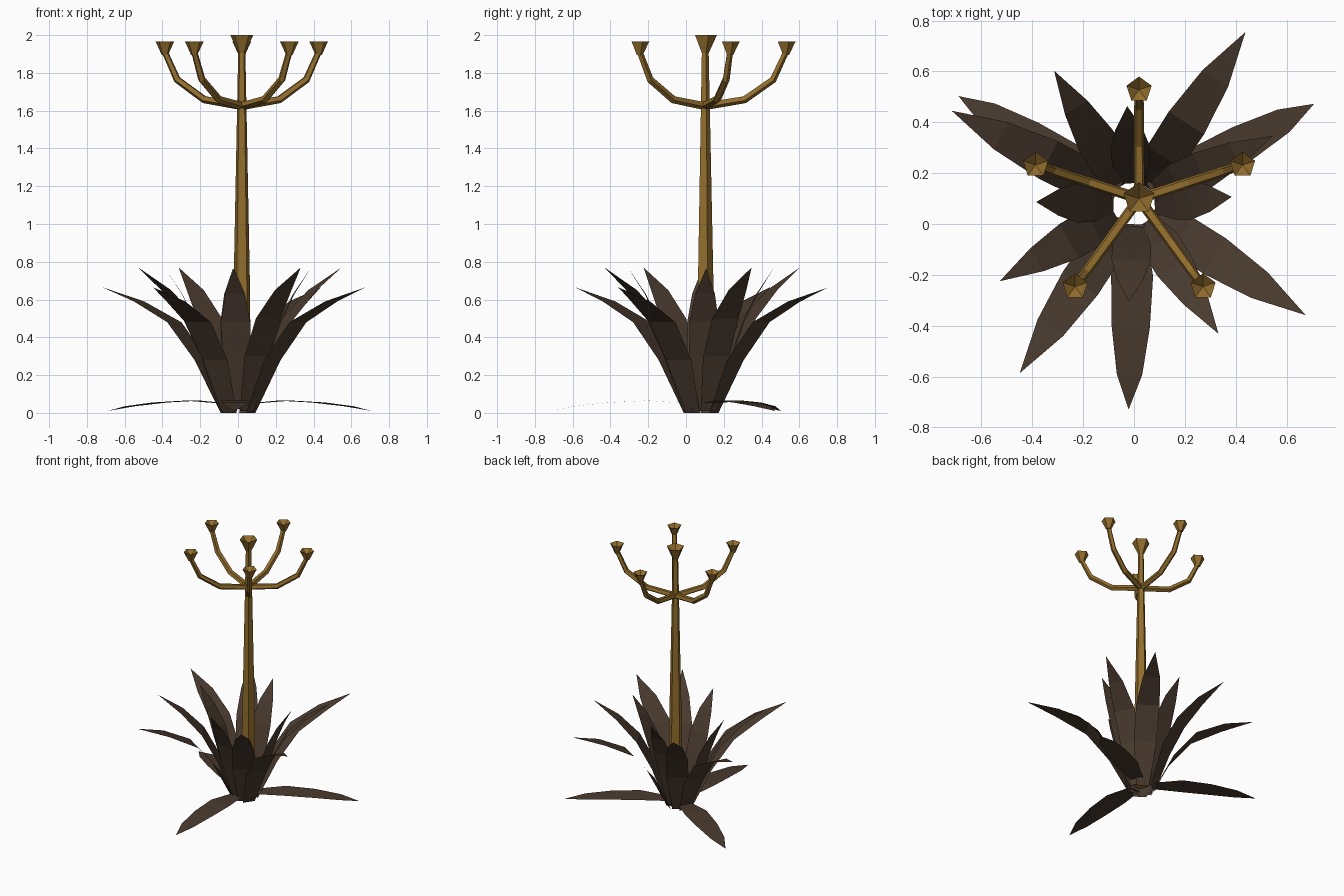
import bpy, bmesh, math
from mathutils import Vector

if "Cube" in bpy.data.objects:
    bpy.data.objects.remove(bpy.data.objects["Cube"])


def material(name, rgb):
    m = bpy.data.materials.new(name)
    m.diffuse_color = (*rgb, 1)
    m.use_nodes = True
    m.node_tree.nodes["Principled BSDF"].inputs["Base Color"].default_value = m.diffuse_color
    return m


LEAF = material("dark brown leaf", (0.068, 0.043, 0.028))
GOLD = material("golden stalk", (0.29, 0.155, 0.026))
UP = Vector((0, 0, 1))
CENTRE = Vector((0.0, 0.08, 0))      # middle of the leaf rosette
STALK = Vector((0.02, 0.10, 0))      # axis of the flower stalk


def make_object(name, bm, mat):
    mesh = bpy.data.meshes.new(name)
    bm.to_mesh(mesh)
    bm.free()
    mesh.materials.append(mat)
    ob = bpy.data.objects.new(name, mesh)
    bpy.context.collection.objects.link(ob)


def heading(deg):
    a = math.radians(deg)
    return Vector((math.cos(a), math.sin(a), 0))


def leaf(name, deg, reach, profile):
    """Flat tapering strip; profile rows are (distance fraction, height, width)."""
    d = heading(deg)
    side = UP.cross(d)
    bm = bmesh.new()
    prev = None
    for f, z, w in profile:
        p = CENTRE + d * (f * reach) + UP * z
        if w:
            row = [bm.verts.new(p - side * w / 2), bm.verts.new(p + side * w / 2)]
        else:
            row = [bm.verts.new(p)]
        if prev:
            bm.faces.new([prev[0]] + row + [prev[1]])
        prev = row
    bmesh.ops.recalc_face_normals(bm, faces=bm.faces)
    make_object(name, bm, LEAF)


def tube(name, deg, path, sides=5):
    """Faceted tube around the stalk axis; path rows are (distance, height, radius)."""
    d = heading(deg)
    side = UP.cross(d)
    pts = [STALK + d * r + UP * z for r, z, _ in path]
    bm = bmesh.new()
    rings = []
    for i, p in enumerate(pts):
        t = (pts[min(i + 1, len(pts) - 1)] - pts[max(i - 1, 0)]).normalized()
        n = side.cross(t)
        rings.append([bm.verts.new(p + (n * math.cos(a) + side * math.sin(a)) * path[i][2])
                      for a in (2 * math.pi * k / sides for k in range(sides))])
    for a, b in zip(rings, rings[1:]):
        for k in range(sides):
            j = (k + 1) % sides
            bm.faces.new((a[k], a[j], b[j], b[k]))
    bm.faces.new(rings[0])
    bm.faces.new(rings[-1])
    bmesh.ops.recalc_face_normals(bm, faces=bm.faces)
    make_object(name, bm, GOLD)


def cup(name, deg, dist, bottom, top, radius, sides=5):
    """Small faceted blossom cup with a hollow top."""
    c = STALK + heading(deg) * dist
    bm = bmesh.new()
    rings = []
    h = top - bottom
    for z, r in ((bottom, 0.018), (top - 0.2 * h, radius * 0.85), (top, radius)):
        rings.append([bm.verts.new(c + heading(deg + 360 * k / sides) * r + UP * z)
                      for k in range(sides)])
    pit = bm.verts.new(c + UP * (bottom + 0.4 * h))
    for k in range(sides):
        j = (k + 1) % sides
        for a, b in zip(rings, rings[1:]):
            bm.faces.new((a[k], a[j], b[j], b[k]))
        bm.faces.new((rings[-1][k], rings[-1][j], pit))
    bm.faces.new(rings[0])
    bmesh.ops.recalc_face_normals(bm, faces=bm.faces)
    make_object(name, bm, GOLD)


# Leaf rosette: three upright rings of four, plus three drooping ground leaves
outer = [(0.10, 0.0, 0.09), (0.27, 0.28, 0.16), (0.47, 0.48, 0.165), (0.73, 0.59, 0.12), (1, 0.665, 0)]
middle = [(0.14, 0.01, 0.09), (0.30, 0.30, 0.155), (0.48, 0.50, 0.155), (0.72, 0.65, 0.105), (1, 0.77, 0)]
inner = [(0.21, 0.02, 0.09), (0.42, 0.30, 0.15), (0.58, 0.48, 0.155), (0.77, 0.63, 0.105), (1, 0.765, 0)]
ground = [(0.10, 0.05, 0.09), (0.35, 0.065, 0.165), (0.60, 0.055, 0.15), (0.83, 0.035, 0.10), (1, 0.01, 0)]
rings = {
    "outer_leaf": (outer, 0.805, (57, -33, 236, 153)),
    "middle_leaf": (middle, 0.61, (26, 121, 210, 303)),
    "inner_leaf": (inner, 0.385, (4, 94, 179, 267)),
    "ground_leaf": (ground, 0.81, (29, 148.5, 268.5)),
}
for name, (profile, reach, angles) in rings.items():
    for deg in angles:
        leaf(name, deg, reach, profile)

# Tapering flower stalk with its top cup
tube("stalk", 90, [(0, 0.03, 0.052), (0, 0.7, 0.045), (0, 1.62, 0.026), (0, 1.91, 0.02)])
cup("top_cup", 90, 0, 1.90, 2.0, 0.064)

# Five upward-curving arms, each carrying a cup
for i in range(5):
    deg = 18 + 72 * i
    tube("arm", deg, [(0, 1.625, 0.022), (0.21, 1.66, 0.021), (0.36, 1.765, 0.02), (0.425, 1.905, 0.017)])
    cup("arm_cup", deg, 0.428, 1.895, 1.965, 0.052)
